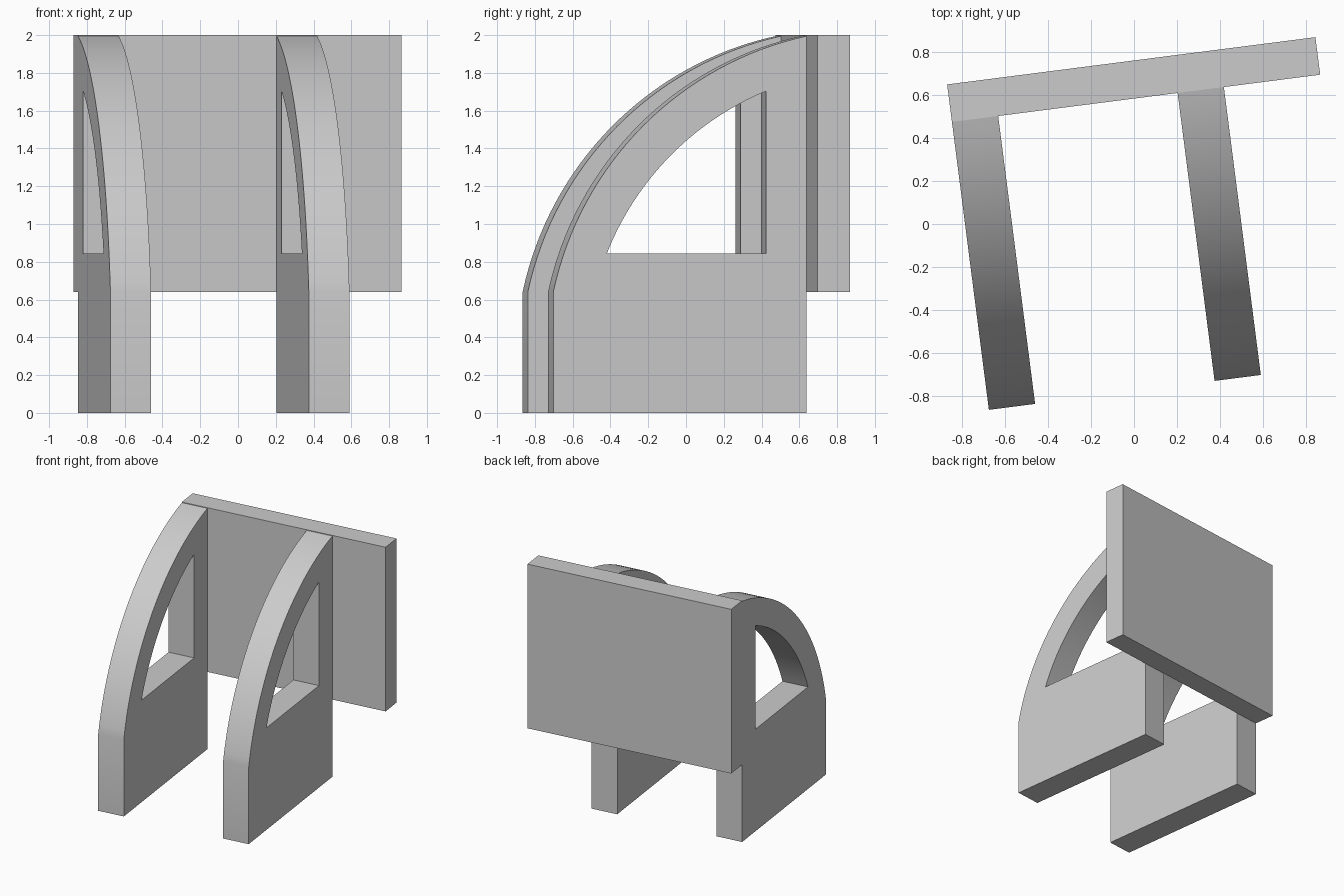
import bpy, bmesh, math
from mathutils import Matrix

cube = bpy.data.objects.get("Cube")
if cube:
    bpy.data.objects.remove(cube, do_unlink=True)

# Whole model is turned slightly about the vertical axis
TURN = Matrix.Rotation(math.radians(7.31), 4, 'Z')
FRONT, BACK, PANEL_BACK = -0.772, 0.579, 0.755
ARC_LOW, TOP = 0.64, 2.0
BAND = 0.215
LEG_W = 0.217
CENTRE = (0.954, 0.27)
RADIUS = math.hypot(FRONT - CENTRE[0], ARC_LOW - CENTRE[1])
SEGMENTS = 32

grey = bpy.data.materials.new("plain_grey")
grey.use_nodes = True
colour = (0.6, 0.6, 0.6, 1)
grey.diffuse_color = colour
grey.node_tree.nodes["Principled BSDF"].inputs["Base Color"].default_value = colour


def arc(radius, z_start, y_end):
    """Points on a circle about CENTRE, from a height up to a depth."""
    a = math.pi - math.asin((z_start - CENTRE[1]) / radius)
    b = math.acos((y_end - CENTRE[0]) / radius)
    steps = [a + (b - a) * i / SEGMENTS for i in range(SEGMENTS + 1)]
    return [(CENTRE[0] + radius * math.cos(t), CENTRE[1] + radius * math.sin(t))
            for t in steps]


def extrude_x(name, profile, x0, x1):
    """Solid from a side profile of (y, z) points, extruded along x."""
    bm = bmesh.new()
    face = bm.faces.new([bm.verts.new((x0, y, z)) for y, z in profile])
    moved = bmesh.ops.extrude_face_region(bm, geom=[face])["geom"]
    bmesh.ops.translate(bm, vec=(x1 - x0, 0, 0),
                        verts=[v for v in moved if isinstance(v, bmesh.types.BMVert)])
    bmesh.ops.recalc_face_normals(bm, faces=bm.faces)
    mesh = bpy.data.meshes.new(name)
    bm.to_mesh(mesh)
    bm.free()
    mesh.materials.append(grey)
    obj = bpy.data.objects.new(name, mesh)
    bpy.context.collection.objects.link(obj)
    obj.matrix_world = TURN
    return obj


# Side profiles of a support and of its window
support = [(BACK, 0), (FRONT, 0)] + arc(RADIUS, ARC_LOW, BACK)
window_bottom, window_back = 0.845, BACK - BAND
window = [(window_back, window_bottom)] + arc(RADIUS - BAND, window_bottom, window_back)

# Two curved supports with a window cut through each
for name, x in (("right_support", -0.78), ("left_support", 0.279)):
    leg = extrude_x(name, support, x, x + LEG_W)
    cutter = extrude_x("window_cutter", window, x - 0.1, x + LEG_W + 0.1)
    cutter.hide_render = True
    cut = leg.modifiers.new("window", 'BOOLEAN')
    cut.operation, cut.solver, cut.object = 'DIFFERENCE', 'EXACT', cutter
    bpy.ops.object.select_all(action='DESELECT')
    leg.select_set(True)
    bpy.context.view_layer.objects.active = leg
    bpy.ops.object.modifier_apply(modifier=cut.name)
    bpy.data.objects.remove(cutter, do_unlink=True)
    bpy.ops.object.shade_smooth_by_angle(angle=math.radians(30))

# Flat panel across the back
extrude_x("back_panel", [(BACK, ARC_LOW), (PANEL_BACK, ARC_LOW),
                         (PANEL_BACK, TOP), (BACK, TOP)], -0.78, 0.948)
